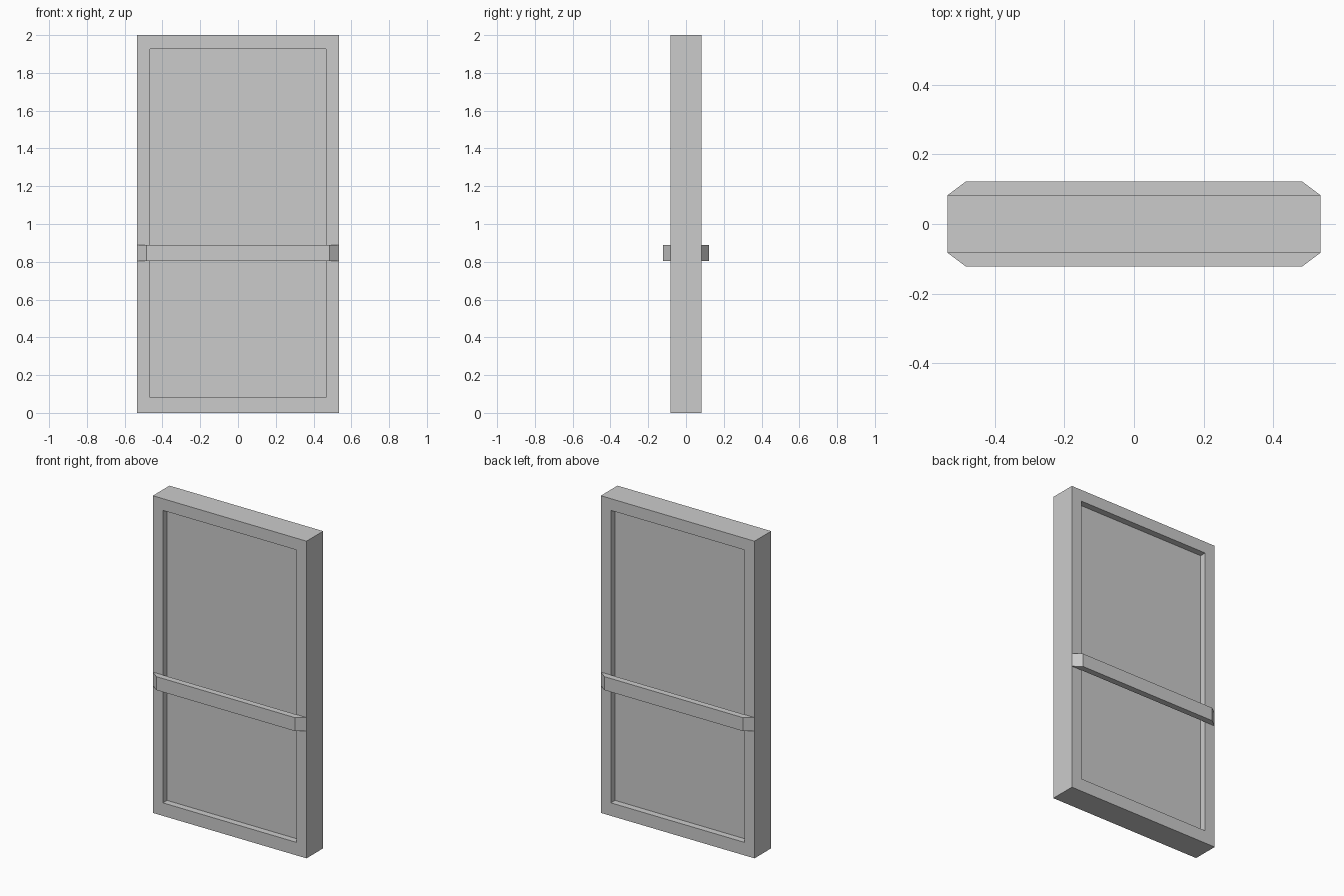
import bpy, bmesh

if "Cube" in bpy.data.objects:
    bpy.data.objects.remove(bpy.data.objects["Cube"])

W, D, H = 0.536, 0.083, 2.0        # half width, half depth, height
OPEN_X, OPEN_Z0, OPEN_Z1 = 0.465, 0.082, 1.926
PANEL_Y = 0.042                    # half thickness of the recessed panel


def finish(name, bm):
    bmesh.ops.recalc_face_normals(bm, faces=bm.faces)
    mesh = bpy.data.meshes.new(name)
    bm.to_mesh(mesh)
    bm.free()
    obj = bpy.data.objects.new(name, mesh)
    bpy.context.collection.objects.link(obj)
    return obj


# Door leaf: a slab with a recessed panel on both faces
bm = bmesh.new()
bmesh.ops.create_cube(bm, size=2)
for v in bm.verts:
    v.co = (v.co.x * W, v.co.y * D, (v.co.z + 1) * H / 2)
bm.normal_update()
panels = [f for f in bm.faces if abs(f.normal.y) > 0.9]
bmesh.ops.inset_individual(bm, faces=panels, thickness=0.05)
for f in panels:
    for v in f.verts:
        v.co.x = OPEN_X if v.co.x > 0 else -OPEN_X
        v.co.z = OPEN_Z1 if v.co.z > 1 else OPEN_Z0
for f in bmesh.ops.extrude_discrete_faces(bm, faces=panels)["faces"]:
    for v in f.verts:
        v.co.y = PANEL_Y if v.co.y > 0 else -PANEL_Y
finish("door_leaf", bm)


# Push bars: trapezoid profile with chamfered ends, one per side
def push_bar(name, side):
    bm = bmesh.new()
    profile = [(-W, D), (W, D), (0.484, 0.122), (-0.484, 0.122)]
    face = bm.faces.new([bm.verts.new((x, y * side, 0.803)) for x, y in profile])
    top = bmesh.ops.extrude_face_region(bm, geom=[face], use_keep_orig=True)["geom"]
    for v in top:
        if isinstance(v, bmesh.types.BMVert):
            v.co.z = 0.888
    finish(name, bm)


push_bar("push_bar_front", -1)
push_bar("push_bar_back", 1)
